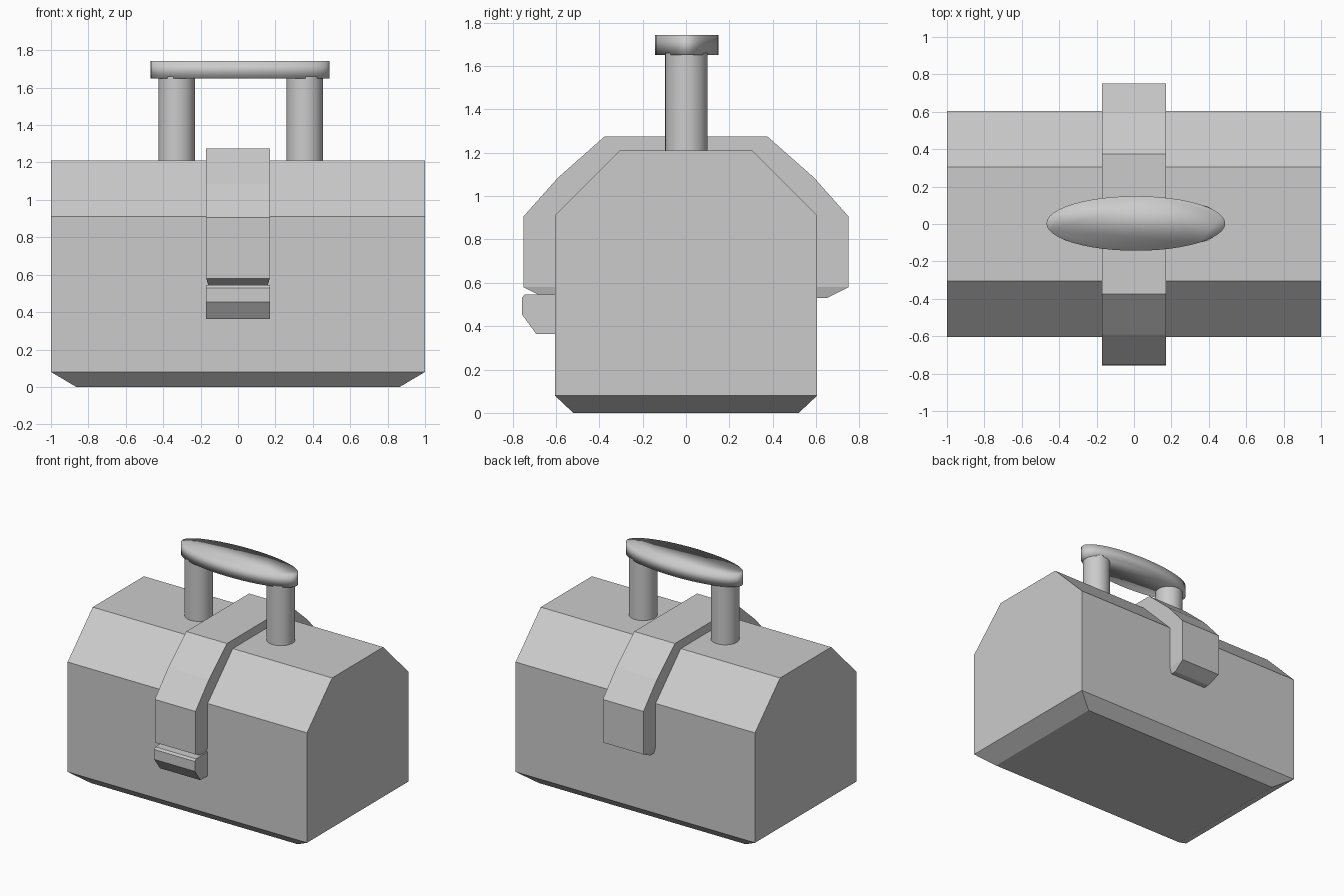
import bpy, bmesh

if "Cube" in bpy.data.objects:
    bpy.data.objects.remove(bpy.data.objects["Cube"])


def loft(name, rings):
    """Skin a list of equal-length point rings and cap both ends."""
    bm = bmesh.new()
    loops = [[bm.verts.new(p) for p in ring] for ring in rings]
    n = len(loops[0])
    for a, b in zip(loops, loops[1:]):
        for i in range(n):
            j = (i + 1) % n
            bm.faces.new((a[i], a[j], b[j], b[i]))
    bm.faces.new(loops[0])
    bm.faces.new(loops[-1])
    bmesh.ops.recalc_face_normals(bm, faces=bm.faces)
    mesh = bpy.data.meshes.new(name)
    bm.to_mesh(mesh)
    bm.free()
    obj = bpy.data.objects.new(name, mesh)
    bpy.context.collection.objects.link(obj)
    return obj


def cylinder(name, rx, ry, x, y, z0, z1, sides):
    bpy.ops.mesh.primitive_cylinder_add(vertices=sides, radius=1, depth=1,
                                        location=(x, y, (z0 + z1) / 2))
    obj = bpy.context.object
    obj.name = name
    obj.scale = (rx, ry, z1 - z0)
    bpy.ops.object.transform_apply(location=False, rotation=False, scale=True)
    return obj


# Box body: rectangular levels (z, half width, half depth)
levels = [(0, 0.865, 0.52), (0.08, 1, 0.605), (0.91, 1, 0.605), (1.21, 1, 0.305)]
loft("box_body", [[(-x, -y, z), (x, -y, z), (x, y, z), (-x, y, z)]
                  for z, x, y in levels])

# Strap over the lid: (outer y, outer z, inner y, inner z, half width)
half = [(0.65, 0.53, 0.59, 0.53, 0.155), (0.75, 0.58, 0.59, 0.58, 0.17),
        (0.75, 0.905, 0.59, 0.90, 0.17), (0.59, 1.085, 0.45, 1.04, 0.17),
        (0.375, 1.275, 0.30, 1.20, 0.17)]
path = [(-a, b, -c, d, w) for a, b, c, d, w in half] + half[::-1]
loft("strap", [[(-w, a, b), (w, a, b), (w, c, d), (-w, c, d)]
               for a, b, c, d, w in path])

# Latch catch below the strap on the front
catch = [(-0.59, 0.545), (-0.745, 0.545), (-0.757, 0.53),
         (-0.757, 0.455), (-0.69, 0.363), (-0.59, 0.363)]
loft("latch_catch", [[(x, y, z) for y, z in catch] for x in (-0.17, 0.17)])

# Handle posts
for side, x in (("left", -0.328), ("right", 0.357)):
    cylinder("handle_post_" + side, 0.098, 0.098, x, 0.002, 1.19, 1.66, 32)
    bpy.ops.object.shade_smooth_by_angle()

# Oval handle grip, shaded smooth across the rim
cylinder("handle_grip", 0.478, 0.146, 0.01, 0.003, 1.65, 1.743, 48)
bpy.ops.object.shade_smooth()
